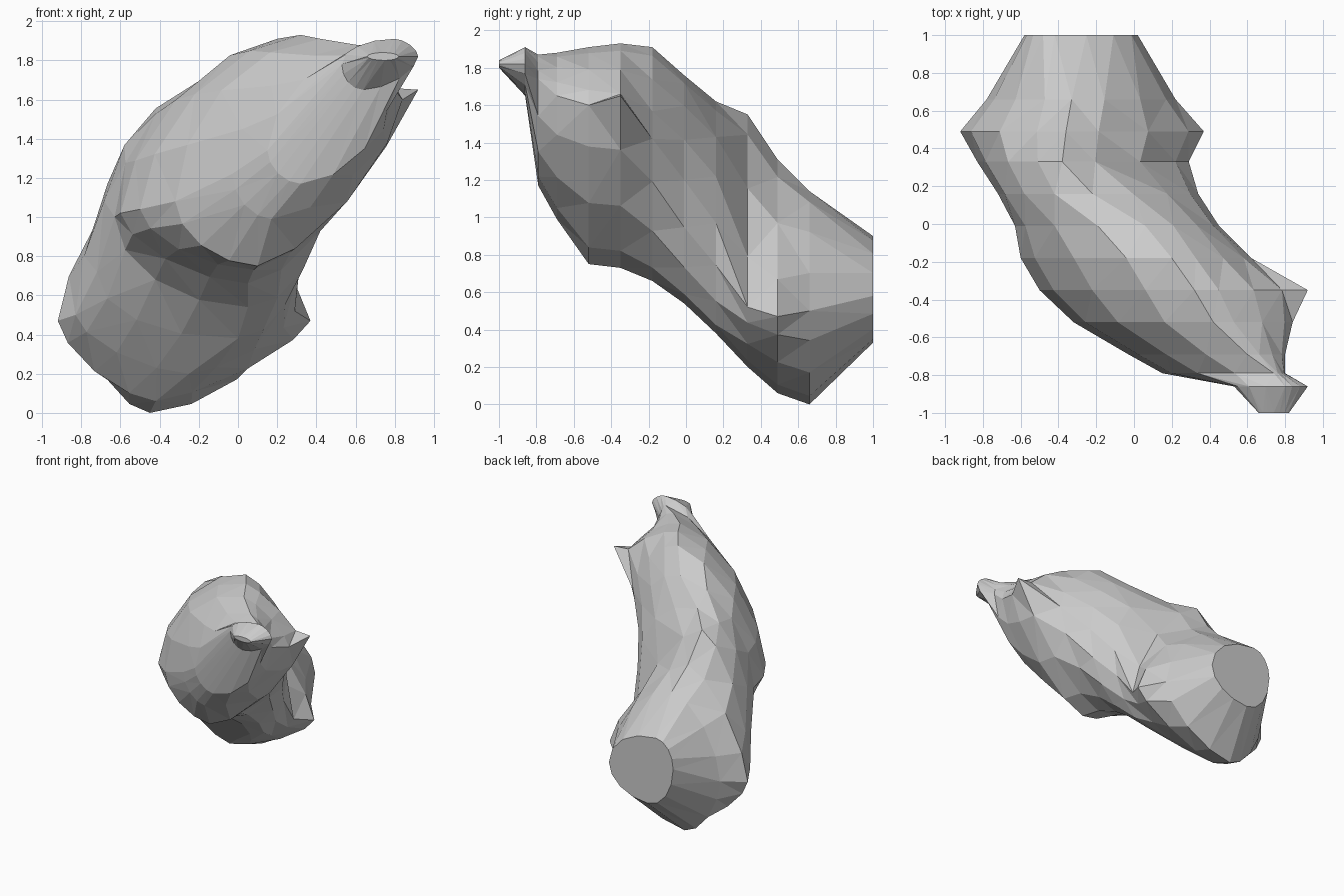
import bpy, bmesh, math

if "Cube" in bpy.data.objects:
    bpy.data.objects.remove(bpy.data.objects["Cube"])

# Cross-sections along the body, back to front:
# y, left (x,z), top (x,z), right (x,z), bottom (x,z), left and right sharpness
SECTIONS = [
    (1.00, -.58, .68, -.42, .90, .02, .58, -.34, .33, 1.0, 1.0),
    (.66, -.78, .50, -.33, 1.14, .22, .50, -.45, .00, 1.2, 1.2),
    (.49, -.92, .47, -.36, 1.31, .37, .47, -.42, .06, 1.35, 1.5),
    (.33, -.83, .50, -.38, 1.55, .29, .52, -.25, .20, 1.3, 1.4),
    (.16, -.72, .72, -.22, 1.62, .34, .97, .00, .38, .95, 1.0),
    (-.01, -.63, 1.0, .06, 1.76, .45, 1.20, .05, .54, 1.05, 1.0),
    (-.18, -.60, 1.02, .20, 1.91, .62, 1.42, .05, .66, 1.25, 1.25),
    (-.35, -.50, 1.04, .32, 1.93, .84, 1.57, .08, .73, 1.2, 1.45),
    (-.52, -.32, 1.08, .42, 1.91, .84, 1.60, .10, .75, 1.1, 1.4),
    (-.69, -.03, 1.22, .60, 1.88, .80, 1.65, .17, .99, 1.1, 1.2),
    (-.79, .15, 1.34, .74, 1.87, .80, 1.74, .32, 1.17, 1.1, 1.1),
    (-.86, .53, 1.78, .80, 1.91, .92, 1.82, .64, 1.65, 1.0, 1.2),
    (-1.0, .66, 1.82, .74, 1.84, .82, 1.82, .75, 1.80, 1.0, 1.0),
]
STEPS = 4          # segments per quarter


def ring(y, lx, lz, tx, tz, rx, rz, bx, bz, left_e, right_e):
    """Closed outline through the four extreme points."""
    pts = []
    quarters = [((lx, lz), (tx, tz), left_e, True),
                ((tx, tz), (rx, rz), right_e, False),
                ((rx, rz), (bx, bz), right_e, True),
                ((bx, bz), (lx, lz), left_e, False)]
    for p, q, e, from_side in quarters:
        for i in range(STEPS):
            t = i / STEPS * math.pi / 2
            c, s = max(math.cos(t), 0) ** e, math.sin(t) ** e
            if from_side:
                x, z = q[0] + (p[0] - q[0]) * c, p[1] + (q[1] - p[1]) * s
            else:
                x, z = p[0] + (q[0] - p[0]) * s, q[1] + (p[1] - q[1]) * c
            pts.append((x, y, z))
    return pts


# Lumpy bent body: skin the rings and close both ends
bm = bmesh.new()
rings = [[bm.verts.new(p) for p in ring(*s)] for s in SECTIONS]
n = STEPS * 4
for a, b in zip(rings, rings[1:]):
    for i in range(n):
        j = (i + 1) % n
        bm.faces.new((a[i], a[j], b[j], b[i]))
bm.faces.new(rings[0])
bm.faces.new(rings[-1])

# Small pointed knob on the right of the upper end
rings[7][2 * STEPS].co = (.92, -.35, 1.65)

bmesh.ops.triangulate(bm, faces=[f for f in bm.faces if len(f.verts) == 4],
                      quad_method='SHORT_EDGE')
bmesh.ops.recalc_face_normals(bm, faces=bm.faces)
mesh = bpy.data.meshes.new("lumpy_body")
bm.to_mesh(mesh)
bm.free()
body = bpy.data.objects.new("lumpy_body", mesh)
bpy.context.collection.objects.link(body)
